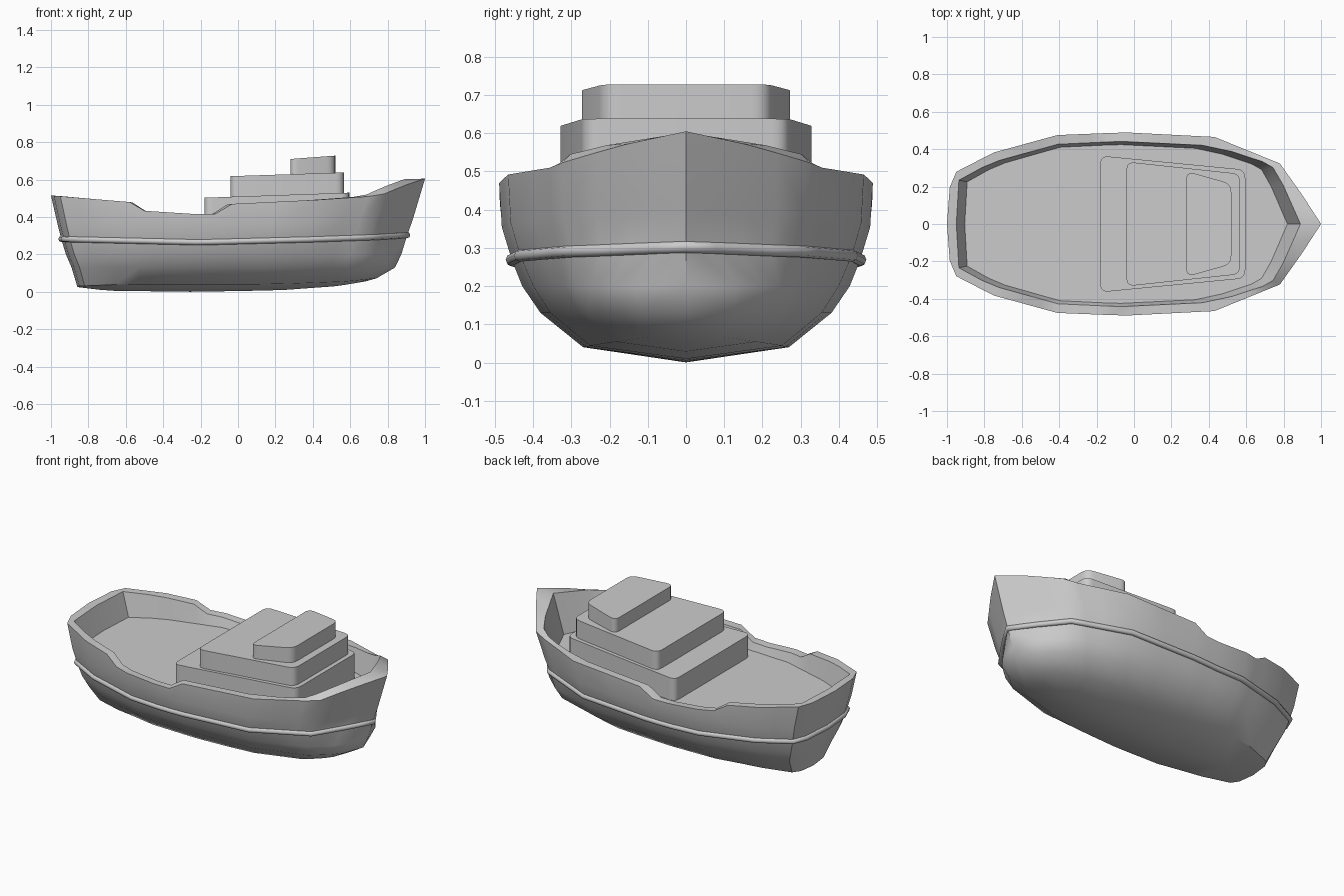
import bpy, bmesh, math
from mathutils import Vector

if "Cube" in bpy.data.objects:
    bpy.data.objects.remove(bpy.data.objects["Cube"])


def interp(pts, x):
    """Piecewise-linear lookup in a list of (x, value)."""
    if x <= pts[0][0]:
        return pts[0][1]
    for (x0, v0), (x1, v1) in zip(pts, pts[1:]):
        if x <= x1:
            return v0 + (v1 - v0) * (x - x0) / (x1 - x0)
    return pts[-1][1]


def make_object(name, bm, angle=30):
    bmesh.ops.remove_doubles(bm, verts=bm.verts, dist=1e-5)
    bmesh.ops.recalc_face_normals(bm, faces=bm.faces)
    me = bpy.data.meshes.new(name)
    bm.to_mesh(me)
    bm.free()
    ob = bpy.data.objects.new(name, me)
    bpy.context.collection.objects.link(ob)
    bpy.ops.object.select_all(action='DESELECT')
    ob.select_set(True)
    bpy.context.view_layer.objects.active = ob
    bpy.ops.object.shade_smooth_by_angle(angle=math.radians(angle))
    return ob


# Half plan outline, height of the rim, rub rail, chine and keel along the length
outline = [(-1, 0), (-.985, .40), (-.95, .57), (-.75, .78), (-.41, .97),
           (-.05, 1), (.43, .95), (.78, .66), (.90, .315), (1, 0)]
low_outline = [(-1, 0), (-.985, .40), (-.95, .57), (-.75, .78), (-.41, .97),
               (-.05, 1), (.43, .93), (.78, .68), (.94, .38), (1, 0)]
deck_outline = [(-1, 0), (-.985, .53), (-.80, .74), (-.41, .965),
                (-.05, 1), (.50, .945), (.83, .72), (.90, .47), (1, 0)]
sheer = [(-1, .515), (-.58, .48), (-.50, .433), (-.22, .415), (-.12, .417),
         (-.03, .47), (.43, .492), (.70, .51), (.78, .523), (.88, .565), (1, .605)]
rail_z = [(-1, .282), (-.2, .265), (.43, .28), (.8, .292), (1, .303)]
chine_z = [(-1, .03), (-.7, .04), (.3, .04), (.8, .055), (1, .072)]
keel_z = [(-1, .025), (-.8, .006), (-.2, 0), (.4, .008), (.8, .03), (1, .055)]
stations = [-1, -.985, -.95, -.85, -.75, -.58, -.50, -.41, -.22, -.12, -.03,
            .2, .43, .6, .70, .78, .84, .90, .95, 1]


def ring(x0, x1, width, zfunc, plan=outline):
    """Half loop at one level, stretched between x0 and x1."""
    return [Vector(((x0 + x1) / 2 + u * (x1 - x0) / 2, width * interp(plan, u), zfunc(u)))
            for u in stations]


rail_ring = ring(-.945, .905, .457, lambda u: interp(rail_z, u))
deck_z = .37
rings = [
    ring(-.855, .68, 0, lambda u: interp(keel_z, u)),
    ring(-.86, .74, .27, lambda u: interp(chine_z, u), low_outline),
    ring(-.89, .84, .382, lambda u: .13, low_outline),
    ring(-.92, .873, .43, lambda u: .2, low_outline),
    rail_ring,
    ring(-.966, .935, .483, lambda u: interp(rail_z, u) + .085),
    ring(-1, 1, .49, lambda u: interp(sheer, u)),
    ring(-.95, .89, .442, lambda u: interp(sheer, u) - .003, deck_outline),
    ring(-.905, .82, .425, lambda u: deck_z, deck_outline),
    ring(-.905, .82, 0, lambda u: deck_z),
]

# Hull: skin from keel over the rim to the deck, mirrored across y
bm = bmesh.new()
grid = [[bm.verts.new(p) for p in r] for r in rings]
for a, b in zip(grid, grid[1:]):
    for i in range(len(a) - 1):
        bm.faces.new((a[i], a[i + 1], b[i + 1], b[i]))
geom = bmesh.ops.duplicate(bm, geom=bm.verts[:] + bm.edges[:] + bm.faces[:])["geom"]
for v in [g for g in geom if isinstance(g, bmesh.types.BMVert)]:
    v.co.y *= -1
bmesh.ops.remove_doubles(bm, verts=bm.verts, dist=1e-5)
bmesh.ops.dissolve_degenerate(bm, edges=bm.edges, dist=1e-5)
make_object("hull", bm, 35)

# Rub rail around the hull
cu = bpy.data.curves.new("rub_rail", 'CURVE')
cu.dimensions = '3D'
cu.bevel_depth = .016
cu.bevel_resolution = 2
loop = rail_ring + [Vector((p.x, -p.y, p.z)) for p in rail_ring[-2:0:-1]]
sp = cu.splines.new('POLY')
sp.points.add(len(loop) - 1)
for q, p in zip(sp.points, loop):
    q.co = (p.x, p.y, p.z, 1)
sp.use_cyclic_u = True
bpy.context.collection.objects.link(bpy.data.objects.new("rub_rail", cu))


def cabin(name, x0, x1, w0, w1, base, z0, z1, r=.045):
    """Tapered block with rounded corners and a top that rises toward the bow."""
    corners = [Vector(c) for c in ((x0, -w0), (x1, -w1), (x1, w1), (x0, w0))]
    plan = []
    for i, c in enumerate(corners):
        a = c + (corners[i - 1] - c).normalized() * r
        b = c + (corners[(i + 1) % 4] - c).normalized() * r
        for k in range(6):
            t = k / 5
            plan.append(a * (1 - t) ** 2 + c * 2 * t * (1 - t) + b * t * t)
    bm = bmesh.new()
    low = [bm.verts.new((p.x, p.y, base)) for p in plan]
    top = [bm.verts.new((p.x, p.y, z0 + (z1 - z0) * (p.x - x0) / (x1 - x0))) for p in plan]
    bm.faces.new(low[::-1])
    bm.faces.new(top)
    for i in range(len(plan)):
        j = (i + 1) % len(plan)
        bm.faces.new((low[i], low[j], top[j], top[i]))
    make_object(name, bm)


# Three stacked cabin tiers
cabin("lower_cabin", -.18, .595, .365, .29, .36, .503, .53)
cabin("middle_cabin", -.04, .567, .333, .268, .48, .618, .638)
cabin("wheelhouse", .28, .52, .282, .215, .60, .71, .728)
